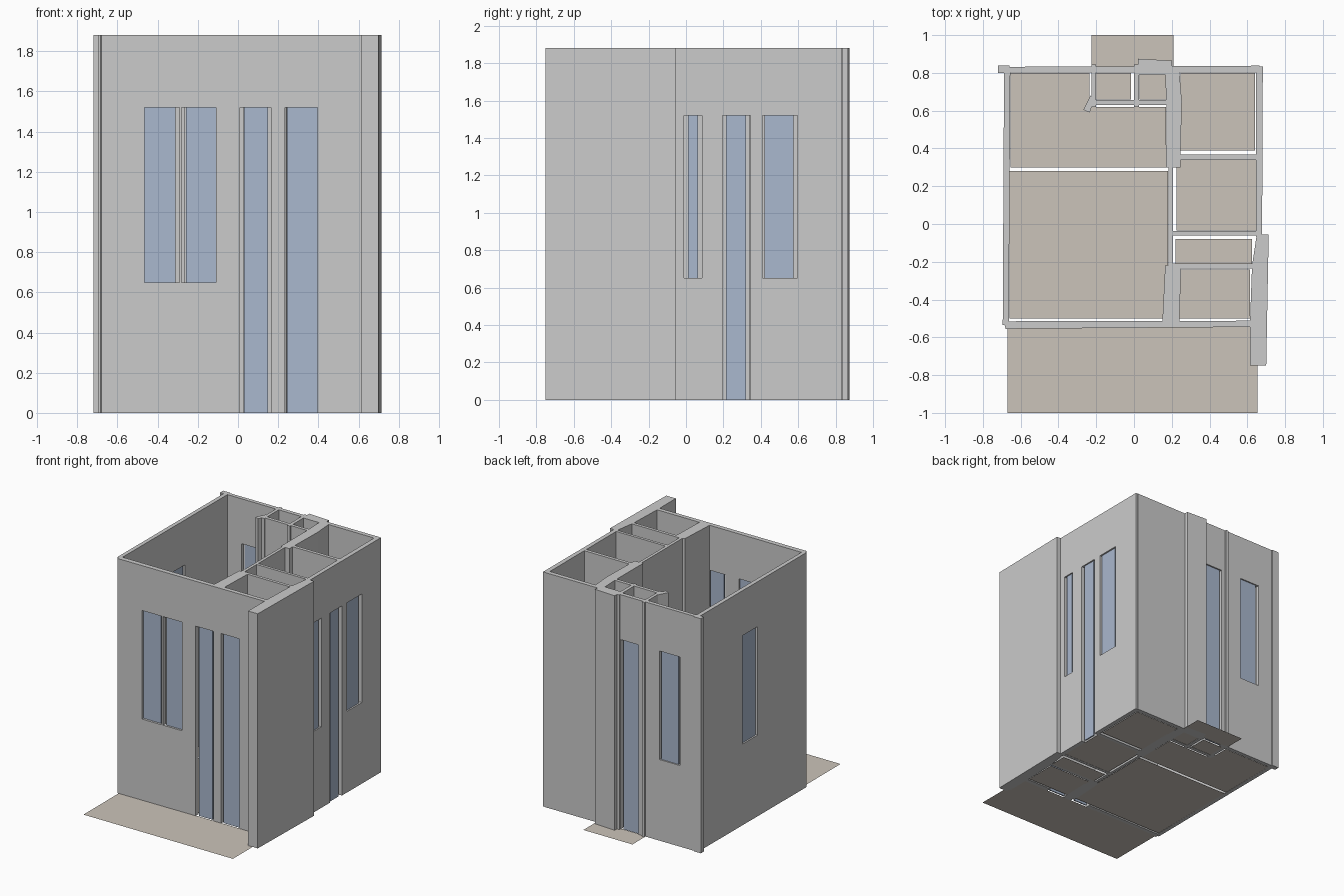
import bpy, bmesh

if "Cube" in bpy.data.objects:
    bpy.data.objects.remove(bpy.data.objects["Cube"])

H = 1.88            # wall height
SILL, HEAD = 0.65, 1.52


def material(name, rgb):
    m = bpy.data.materials.new(name)
    m.diffuse_color = (*rgb, 1)
    m.use_nodes = True
    m.node_tree.nodes["Principled BSDF"].inputs["Base Color"].default_value = m.diffuse_color
    return m


GLASS = material("glass_blue", (0.40, 0.48, 0.62))
TAN = material("floor_tan", (0.60, 0.55, 0.49))


def prism(name, pts, z0=0.0, z1=H, mat=None):
    """Extrude a plan outline from z0 to z1 (flat sheet when equal)."""
    bm = bmesh.new()
    face = bm.faces.new([bm.verts.new((x, y, z0)) for x, y in pts])
    face.normal_update()
    if face.normal.z < 0:
        face.normal_flip()
    if z1 > z0:
        top = bmesh.ops.extrude_face_region(bm, geom=[face])["geom"]
        for v in top:
            if isinstance(v, bmesh.types.BMVert):
                v.co.z = z1
        bmesh.ops.recalc_face_normals(bm, faces=bm.faces)
    me = bpy.data.meshes.new(name)
    bm.to_mesh(me)
    bm.free()
    if mat:
        me.materials.append(mat)
    ob = bpy.data.objects.new(name, me)
    bpy.context.collection.objects.link(ob)
    return ob


def rect(x0, x1, y0, y1):
    return [(x0, y0), (x1, y0), (x1, y1), (x0, y1)]


def cut(wall, x0, x1, y0, y1, z0, z1):
    """Cut one opening through a wall and apply it."""
    c = prism("opening_cutter", rect(x0, x1, y0, y1), z0, z1)
    c.hide_render = True
    mod = wall.modifiers.new("opening", "BOOLEAN")
    mod.operation, mod.solver, mod.object = "DIFFERENCE", "EXACT", c
    bpy.context.view_layer.update()
    dg = bpy.context.evaluated_depsgraph_get()
    me = bpy.data.meshes.new_from_object(wall.evaluated_get(dg))
    wall.modifiers.clear()
    wall.data = me
    bpy.data.objects.remove(c)


def opening(wall, name, along_x, span, pane, mid, door=False):
    """Opening plus thin glass pane; mid is the wall's centre line."""
    z0 = 0.0 if door else SILL
    d, t = 0.06, 0.005
    a, b = span
    g0, g1 = pane
    if along_x:
        cut(wall, a, b, mid - d, mid + d, z0 - 0.1 * door, HEAD)
        r = rect(g0, g1, mid - t, mid + t)
    else:
        cut(wall, mid - d, mid + d, a, b, z0 - 0.1 * door, HEAD)
        r = rect(mid - t, mid + t, g0, g1)
    prism(name, r, z0, HEAD, GLASS)


# outer walls
front = prism("front_wall", [(-0.68, -0.555), (0.63, -0.545), (0.63, -0.512), (-0.69, -0.515)])
left = prism("left_wall", [(-0.695, -0.535), (-0.663, -0.535), (-0.655, 0.81), (-0.688, 0.81)])
back = prism("back_wall", [(-0.69, 0.802), (0.665, 0.802), (0.665, 0.838), (-0.69, 0.832)])
right = prism("right_wall", [(0.645, -0.07), (0.678, -0.07), (0.682, 0.835), (0.645, 0.835)])
prism("back_left_corner_post", rect(-0.72, -0.66, 0.80, 0.84))
prism("right_front_thick_wall", [(0.615, -0.75), (0.70, -0.75), (0.713, -0.055),
                                 (0.65, -0.055), (0.625, -0.22), (0.615, -0.50)])

# front window pair and glazed doors
opening(front, "front_window_left", True, (-0.465, -0.29), (-0.465, -0.31), -0.53)
opening(front, "front_window_right", True, (-0.28, -0.11), (-0.26, -0.11), -0.53)
opening(front, "front_door_left", True, (0.01, 0.165), (0.03, 0.15), -0.53, True)
opening(front, "front_door_right", True, (0.235, 0.395), (0.245, 0.395), -0.53, True)

# right side windows and door
opening(right, "right_small_window", False, (-0.01, 0.085), (0.01, 0.065), 0.663)
opening(right, "right_door", False, (0.195, 0.345), (0.215, 0.32), 0.663, True)
opening(right, "right_large_window", False, (0.41, 0.595), (0.42, 0.575), 0.663)

# back and left openings
opening(back, "back_window", True, (-0.53, -0.35), (-0.51, -0.36), 0.818)
opening(back, "back_door", True, (-0.165, -0.005), (-0.155, -0.02), 0.818, True)
opening(left, "left_window", False, (0.08, 0.27), (0.09, 0.26), -0.673)

# central spine wall
prism("spine_rear_block", [(0.165, 0.80), (0.24, 0.81), (0.253, 0.65), (0.245, 0.30),
                           (0.17, 0.30), (0.172, 0.62)])
prism("spine_middle_wall", rect(0.183, 0.207, -0.23, 0.32))
prism("spine_front_block", [(0.15, -0.52), (0.24, -0.52), (0.25, -0.21), (0.165, -0.22)])

# cross walls of the right-hand rooms
for i, (x0, x1, y0, y1) in enumerate([(0.20, 0.65, 0.34, 0.367), (0.20, 0.65, -0.06, -0.037),
                                      (0.20, 0.635, -0.235, -0.21)]):
    prism(f"cross_wall_{i + 1}", rect(x0, x1, y0, y1))

# small rear rooms
prism("rear_projection", [(0.02, 0.875), (0.20, 0.865), (0.20, 0.79), (0.02, 0.79)])
prism("rear_room_front_wall", rect(-0.22, 0.18, 0.63, 0.657))
prism("rear_room_divider", rect(0.0, 0.027, 0.62, 0.845))
prism("rear_room_left_wall", rect(-0.225, -0.20, 0.62, 0.845))
prism("angled_pier", [(-0.23, 0.68), (-0.205, 0.67), (-0.235, 0.59), (-0.268, 0.605)])

# floor sheets
floors = {
    "terrace": (-0.67, 0.655, -1.0, -0.545),
    "balcony": (-0.225, 0.21, 0.825, 1.0),
    "main_room": (-0.66, 0.18, -0.50, 0.28),
    "rear_left_room": (-0.655, -0.235, 0.30, 0.80),
    "rear_middle_room": (-0.235, 0.17, 0.30, 0.62),
    "small_room_left": (-0.20, -0.015, 0.66, 0.80),
    "small_room_right": (0.03, 0.17, 0.66, 0.79),
    "right_room_rear": (0.245, 0.64, 0.39, 0.80),
    "right_room_middle": (0.225, 0.645, -0.035, 0.34),
    "right_room_narrow": (0.22, 0.625, -0.21, -0.08),
    "right_room_front": (0.24, 0.615, -0.50, -0.24),
}
for name, r in floors.items():
    prism(name + "_floor", rect(*r), 0.0, 0.0, TAN)
